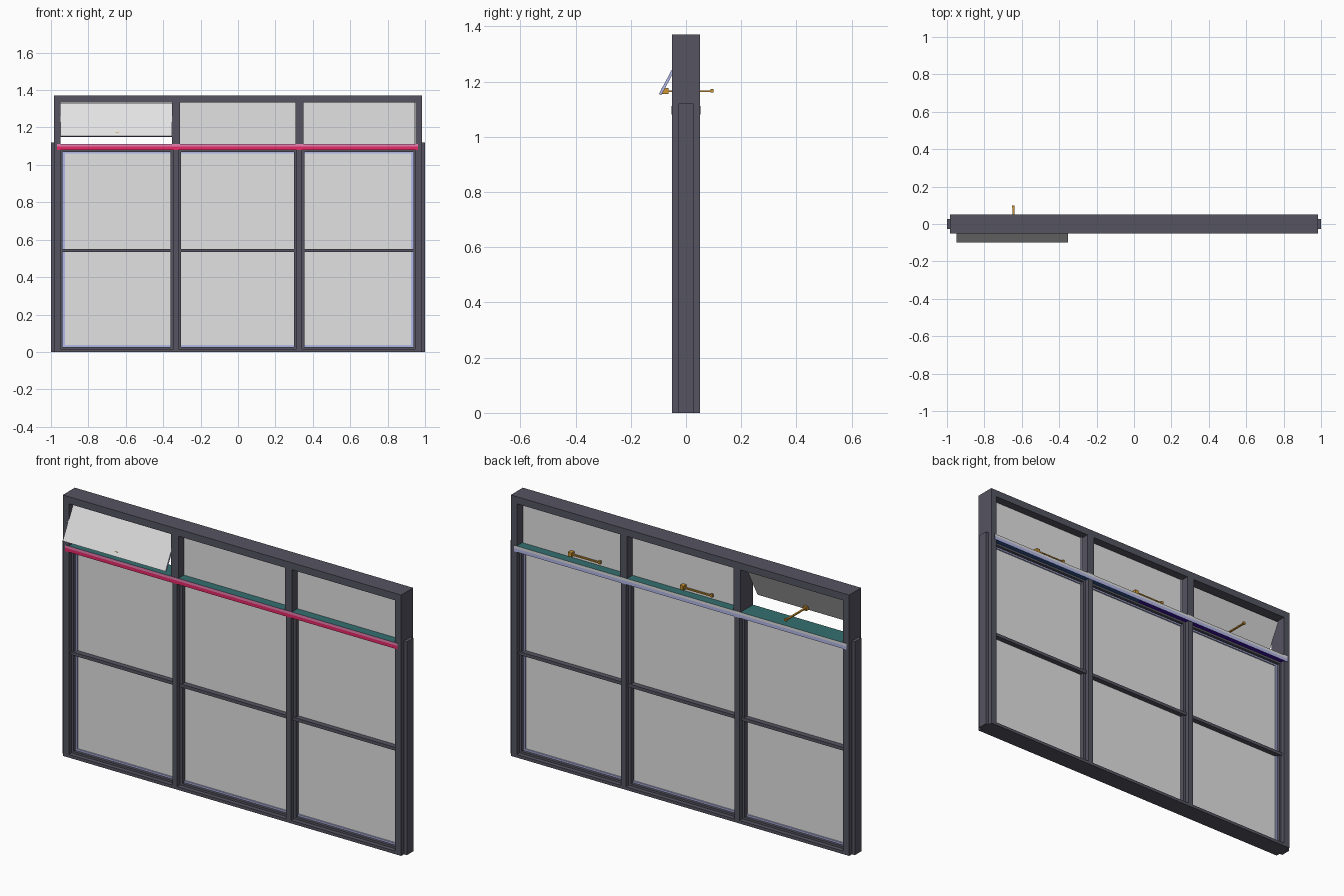
import bpy, bmesh, math
from mathutils import Matrix, Vector

if "Cube" in bpy.data.objects:
    bpy.data.objects.remove(bpy.data.objects["Cube"])


def mat(name, r, g, b):
    m = bpy.data.materials.new(name)
    m.diffuse_color = (r, g, b, 1)
    m.use_nodes = True
    m.node_tree.nodes["Principled BSDF"].inputs["Base Color"].default_value = m.diffuse_color
    return m


FRAME = mat("dark_frame", .092, .09, .12)
GLASS = mat("pale_glass", .76, .76, .76)
PINK = mat("light_pink", .82, .22, .45)
RED = mat("crimson", .85, .025, .15)
TEAL = mat("teal", .035, .16, .165)
LAV = mat("lavender", .45, .48, .8)
GREY = mat("light_grey", .72, .72, .74)
NAVY = mat("navy", .03, .09, .3)
PURPLE = mat("purple", .05, .005, .4)
GOLD = mat("gold", .62, .3, .03)


def finish(bm, name, mats):
    bmesh.ops.recalc_face_normals(bm, faces=bm.faces)
    me = bpy.data.meshes.new(name)
    bm.to_mesh(me)
    bm.free()
    for m in mats:
        me.materials.append(m)
    ob = bpy.data.objects.new(name, me)
    bpy.context.collection.objects.link(ob)
    return ob


def boxes(name, specs, mats):
    """One object from boxes given as (x0, x1, y0, y1, z0, z1)."""
    bm = bmesh.new()
    for x0, x1, y0, y1, z0, z1 in specs:
        c = Vector((x0 + x1, y0 + y1, z0 + z1)) / 2
        s = Matrix.Diagonal((x1 - x0, y1 - y0, z1 - z0, 1))
        bmesh.ops.create_cube(bm, size=1, matrix=Matrix.Translation(c) @ s)
    return finish(bm, name, mats)


D, F = .05, .027          # full depth and flange half depths
TOP, SILL = 1.37, 1.11    # overall height, top of the transom
BAYS = [(-.95, -.353), (-.31, .307), (.35, .945)]

# Outer posts with stepped flanges on the lower part
for side, s in (("left", -1), ("right", 1)):
    def span(a, b):
        return (min(a * s, b * s), max(a * s, b * s))
    boxes(side + "_post", [(*span(.948, .983), -D, D, 0, TOP),
                           (*span(.983, 1), -F, F, 0, 1.12),
                           (*span(.937, .948), -F, F, 0, 1.08)], [FRAME])

# Mullions: wide above the transom, cored and flanged below
for name, c in (("left_mullion", -.332), ("right_mullion", .328)):
    boxes(name, [(c - .021, c + .021, -D, D, SILL, TOP - .02),
                 (c - .014, c + .014, -D, D, 0, SILL),
                 (c - .028, c + .028, -F, F, 0, 1.08)], [FRAME])

# Rails
boxes("top_rail", [(-.983, .983, -D, D, 1.333, TOP)], [FRAME])
boxes("bottom_rail", [(-.983, .983, -D, D, 0, .016),
                      (-.95, .95, -F, F, .016, .027)], [FRAME])
boxes("middle_rail", [(-.95, .95, -.033, .033, .534, .551)], [FRAME])
boxes("transom_flange", [(-.95, .95, -F, F, 1.068, 1.081)], [FRAME])

# Transom: profile swept along x, one colour for each side
prof = [(-.052, 1.08), (-.052, 1.098), (-.052, 1.112),
        (.052, 1.112), (.052, 1.098), (.052, 1.08)]
bm = bmesh.new()
rings = [[bm.verts.new((x, y, z)) for y, z in prof] for x in (-.968, 0, .962)]
for seg in range(2):
    for i in range(6):
        j = (i + 1) % 6
        f = bm.faces.new((rings[seg][i], rings[seg][j],
                          rings[seg + 1][j], rings[seg + 1][i]))
        f.material_index = (0, 1, 2, 3, 4, 6 - seg)[i]
for r in (rings[0], rings[2]):
    bm.faces.new(r).material_index = 7
finish(bm, "transom", [RED, PINK, TEAL, GREY, LAV, NAVY, PURPLE, FRAME])


def pane(name, x0, x1, z0, z1, y=0):
    """Glass sheet with lavender edges."""
    ob = boxes(name, [(x0, x1, y - .005, y + .005, z0, z1)], [GLASS, LAV])
    for p in ob.data.polygons:
        p.material_index = 0 if abs(p.normal.y) > .5 else 1
    return ob


# Lower glass with the lavender gaskets round the outside
for i, (a, b) in enumerate([(-.94, -.36), (-.304, .3), (.356, .94)]):
    pane("lower_glass_%d" % i, a, b, .025, .54)
    pane("middle_glass_%d" % i, a, b, .545, 1.07)
G = .012
boxes("gasket", [(-.938, -.926, -G, G, .027, 1.068), (.926, .938, -G, G, .027, 1.068),
                 (-.93, .93, -G, G, .026, .036), (-.93, .93, -G, G, 1.06, 1.07)], [LAV])

# Upper lights: left one hinged open, the others closed
for i, (a, b) in enumerate(BAYS):
    if i:
        pane("upper_glass_%d" % i, a, b, SILL, 1.334)
        pane("upper_gasket_%d" % i, a, a + .006, SILL, 1.334, .004)
    else:
        ob = pane("open_upper_glass", a, b, 1.132, 1.33)
        h = Vector((0, -.005, 1.33))
        ob.data.transform(Matrix.Translation(h) @ Matrix.Rotation(math.radians(-28), 4, 'X')
                          @ Matrix.Translation(-h))

# Stay arms: block, thin arm and tip peg
for i, x in enumerate((-.645, .005, .655)):
    if i:
        boxes("stay_arm_%d" % i, [(x - .01, x + .01, .004, .03, 1.125, 1.147),
                                  (x - .17, x, .016, .026, 1.133, 1.139),
                                  (x - .175, x - .163, .014, .028, 1.131, 1.145)], [GOLD])
    else:
        boxes("open_stay_arm", [(x - .01, x + .01, -.088, -.064, 1.154, 1.176),
                                (x - .005, x + .005, -.07, .1, 1.162, 1.168),
                                (x - .007, x + .007, .088, .1, 1.161, 1.173)], [GOLD])
